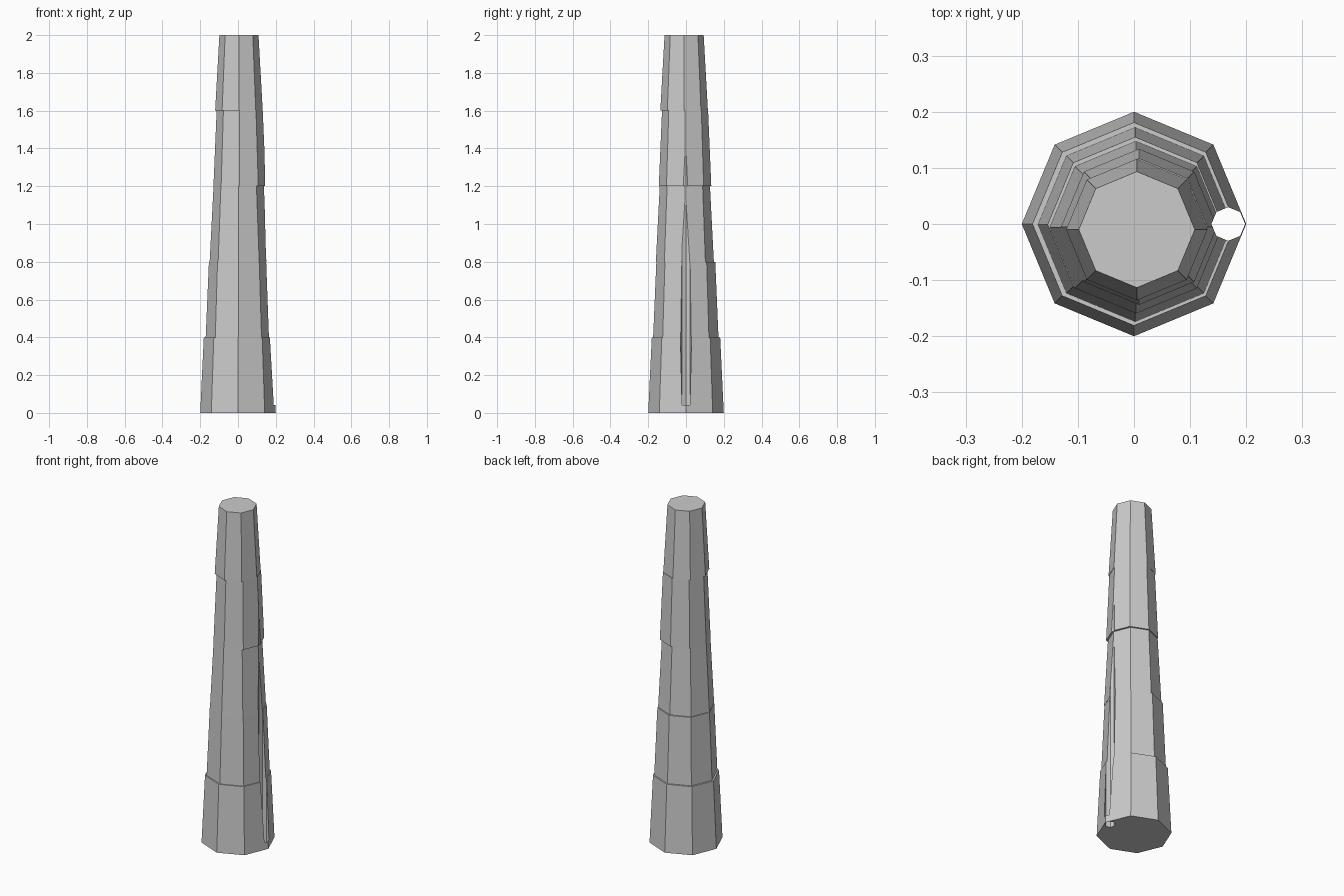
import bpy, math

if "Cube" in bpy.data.objects:
    bpy.data.objects.remove(bpy.data.objects["Cube"])

stone = bpy.data.materials.new("stone grey")
stone.diffuse_color = (0.6, 0.6, 0.6, 1)
stone.use_nodes = True
stone.node_tree.nodes["Principled BSDF"].inputs["Base Color"].default_value = stone.diffuse_color


def frustum(name, r1, r2, x, y, z, h):
    """Eight-sided tapered drum with corners on the axes, base at height z."""
    bpy.ops.mesh.primitive_cone_add(vertices=8, radius1=r1, radius2=r2, depth=h,
                                    location=(x, y, z + h / 2))
    ob = bpy.context.object
    ob.name = name
    ob.data.materials.append(stone)
    return ob


# slightly misaligned stacked drums: base radius, top radius, x and y shift
H = 0.4
drums = [
    (0.200, 0.181, 0.000, 0.000),
    (0.173, 0.156, 0.002, -0.001),
    (0.1535, 0.133, 0.0035, -0.006),
    (0.139, 0.122, 0.009, -0.005),
    (0.126, 0.1035, 0.005, -0.010),
]

# upright shaft that breaks out through the sloping corner as a groove
shaft = frustum("shaft_cutter", 0.030, 0.030, 0.168, 0.0, -0.2, 2.0)
shaft.hide_render = True
shaft.hide_set(True)

for i, (r1, r2, x, y) in enumerate(drums):
    drum = frustum(f"column_drum_{i + 1}", r1, r2, x, y, i * H, H)
    if i < 4:
        cut = drum.modifiers.new("groove", 'BOOLEAN')
        cut.operation = 'DIFFERENCE'
        cut.solver = 'EXACT'
        cut.object = shaft
